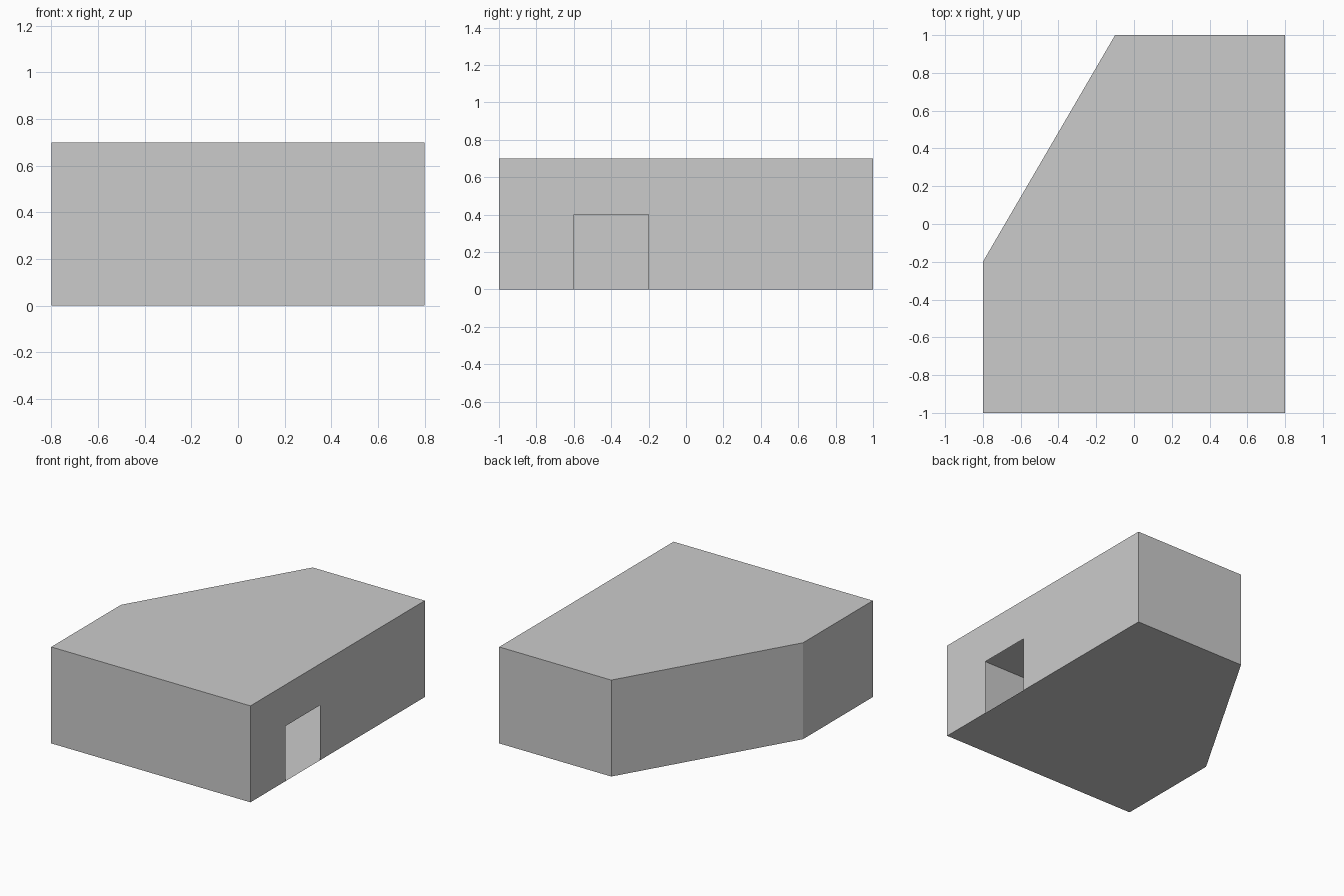
import bpy
import bmesh

if "Cube" in bpy.data.objects:
    bpy.data.objects.remove(bpy.data.objects["Cube"])

HEIGHT = 0.7
DOOR_Y0, DOOR_Y1, DOOR_TOP = -0.6, -0.2, 0.4

# Footprint with one slanted corner, counter-clockwise from front left
footprint = [(-0.8, -1), (0.8, -1), (0.8, 1), (-0.1, 1), (-0.8, -0.2)]
DOOR_WALL = 1  # wall index starting at the front right corner

bm = bmesh.new()
low = [bm.verts.new((x, y, 0)) for x, y in footprint]
high = [bm.verts.new((x, y, HEIGHT)) for x, y in footprint]

# Doorway outline in the right wall: up, across, down
door = [bm.verts.new((0.8, y, z)) for y, z in
        ((DOOR_Y0, 0), (DOOR_Y0, DOOR_TOP), (DOOR_Y1, DOOR_TOP), (DOOR_Y1, 0))]

# Roof and floor of the hollow, thin-walled shell
bm.faces.new(high)
bm.faces.new((low[:2] + [door[0], door[3]] + low[2:])[::-1])

# Walls, with the open doorway notched into one of them
for i in range(len(low)):
    j = (i + 1) % len(low)
    notch = door if i == DOOR_WALL else []
    bm.faces.new([low[i], *notch, low[j], high[j], high[i]])

mesh = bpy.data.meshes.new("building_shell")
bm.to_mesh(mesh)
bm.free()
shell = bpy.data.objects.new("building_shell", mesh)
bpy.context.collection.objects.link(shell)
